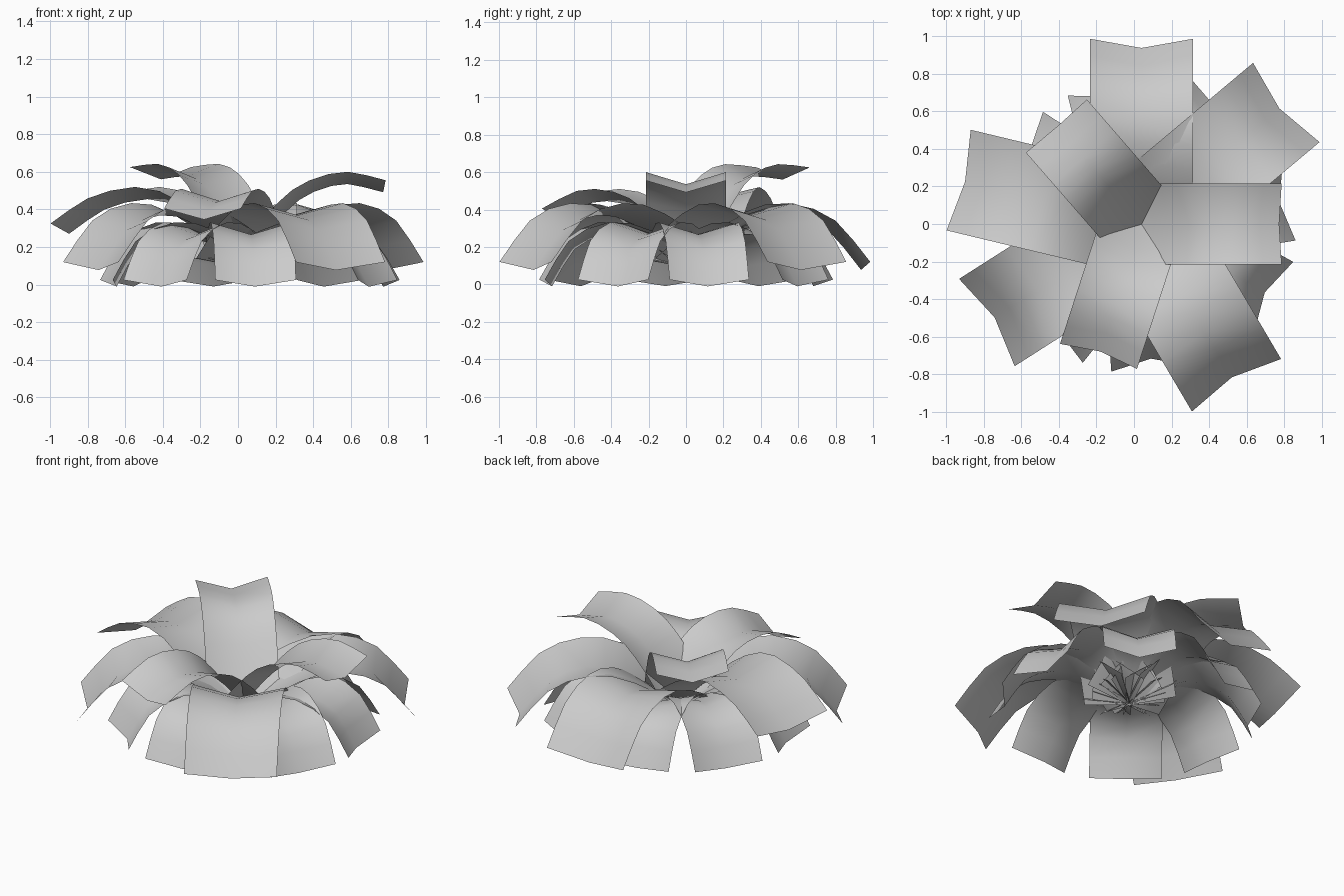
import bpy, bmesh, math
from mathutils import Vector

if "Cube" in bpy.data.objects:
    bpy.data.objects.remove(bpy.data.objects["Cube"])

ORIGIN = Vector((0.04, 0.0))
STEPS = 9          # segments along each leaf
FOLD = 0.065       # depth of the gutter along the midrib


def spline(pts, t):
    """Catmull-Rom point on a (radius, height) profile, t in 0..1."""
    p = [2 * pts[0] - pts[1]] + pts + [2 * pts[-1] - pts[-2]]
    s = min(t * (len(pts) - 1), len(pts) - 1 - 1e-6)
    i, u = int(s), s - int(s)
    a, b, c, d = p[i:i + 4]
    return 0.5 * (2 * b + (c - a) * u + (2 * a - 5 * b + 4 * c - d) * u * u
                  + (3 * b - a - 3 * c + d) * u ** 3)


def leaf(name, azimuth, width, profile, reach=1.0):
    """Bent rectangular leaf with a shallow V fold."""
    pts = [Vector((r * reach, z)) for r, z in profile]
    a = math.radians(azimuth)
    out, side = Vector((math.cos(a), math.sin(a))), Vector((-math.sin(a), math.cos(a)))
    bm = bmesh.new()
    rows = []
    for k in range(STEPS + 1):
        t = k / STEPS
        p = spline(pts, t)
        tan = (spline(pts, min(1, t + .01)) - spline(pts, max(0, t - .01))).normalized()
        normal = Vector((-tan.y, tan.x))
        row = []
        for s in (-1, 0, 1):
            # the midrib sits below the two edges
            q = p if s else p - normal * FOLD
            xy = ORIGIN + out * q.x + side * (s * width / 2)
            row.append(bm.verts.new((xy.x, xy.y, q.y)))
        rows.append(row)
    for r0, r1 in zip(rows, rows[1:]):
        for j in range(2):
            f = bm.faces.new((r0[j], r1[j], r1[j + 1], r0[j + 1]))
            f.smooth = True
    me = bpy.data.meshes.new(name)
    bm.to_mesh(me)
    bm.free()
    ob = bpy.data.objects.new(name, me)
    bpy.context.collection.objects.link(ob)


# side profiles (radius, height) of the leaf edges, base to tip
LOW = [(-.05, .14), (.12, .25), (.38, .335), (.63, .25), (.78, .025)]
MID = [(-.05, .14), (.20, .33), (.49, .435), (.78, .36), (.995, .12)]
MID_HIGH = [(-.06, .14), (.18, .37), (.47, .515), (.77, .47), (1.0, .325)]
TOP_LOW = [(-.07, .14), (.11, .35), (.29, .48), (.52, .505), (.74, .405)]
TOP_MID = [(-.07, .14), (.12, .38), (.29, .53), (.52, .60), (.745, .555)]
TOP_HIGH = [(-.07, .14), (.11, .39), (.26, .56), (.44, .64), (.69, .625)]

# outer skirt of drooping leaves: direction and relative length
for i, (az, reach) in enumerate(((9, 1.02), (55, 1), (104, .97), (147, .98),
                                 (189, .96), (231.5, .99), (274, .99), (331, 1.03))):
    leaf(f"lower_leaf_{i}", az, .43, LOW, reach)
# wide middle leaves
for i, (az, reach) in enumerate(((40, 1.01), (90, .99), (212.5, .98), (300.5, 1))):
    leaf(f"middle_leaf_{i}", az, .55, MID, reach)
leaf("middle_leaf_raised", 166.5, .55, MID_HIGH)
# young top leaves
leaf("top_leaf_front", 252, .43, TOP_LOW)
leaf("top_leaf_right", 0, .43, TOP_MID)
leaf("top_leaf_back", 131, .43, TOP_HIGH)
